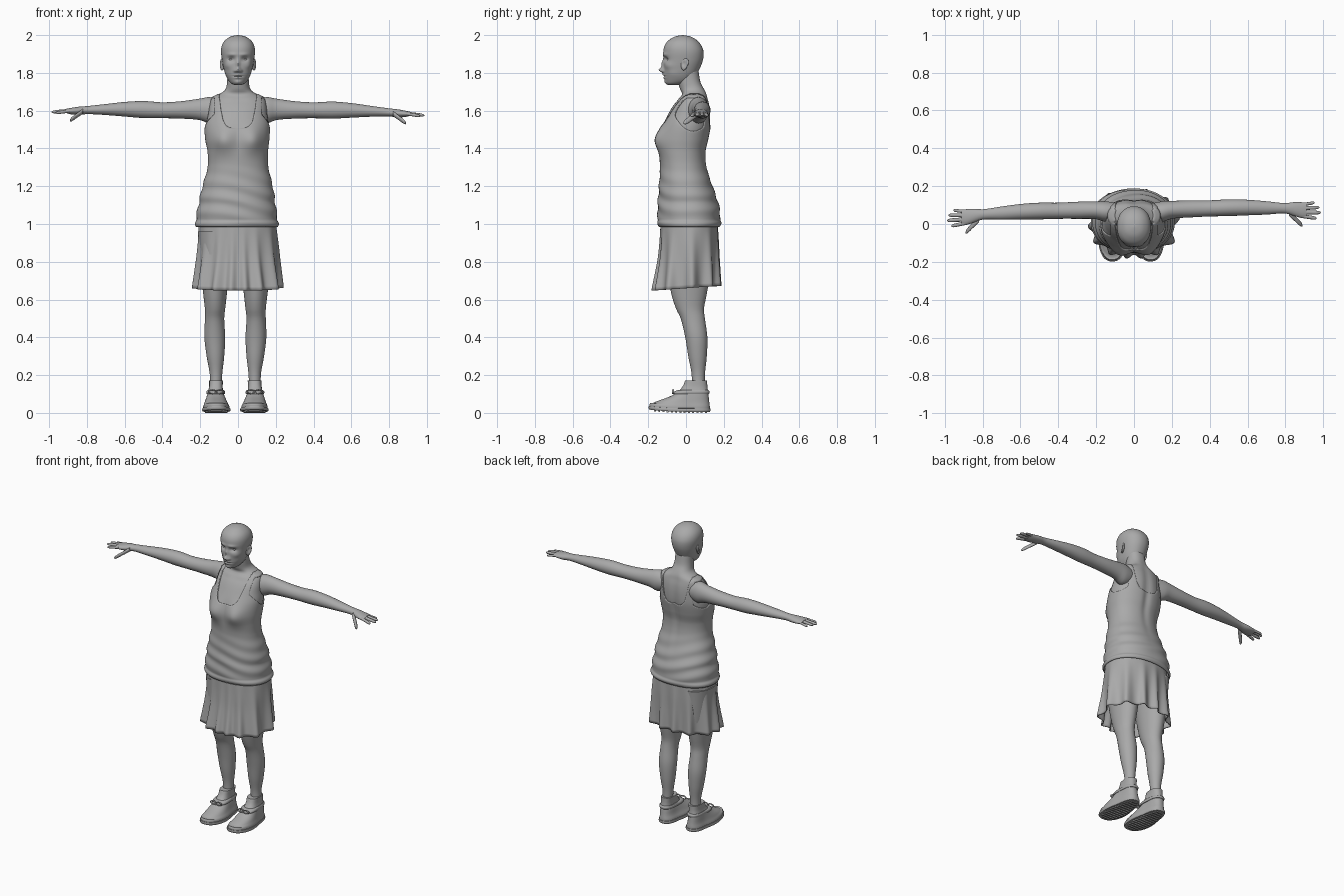
import bpy, bmesh, math
from mathutils import Vector

if "Cube" in bpy.data.objects:
    bpy.data.objects.remove(bpy.data.objects["Cube"])

grey = bpy.data.materials.new("plain_grey")
grey.diffuse_color = (0.4, 0.4, 0.4, 1)
grey.use_nodes = True
grey.node_tree.nodes["Principled BSDF"].inputs["Base Color"].default_value = grey.diffuse_color


def finish(name, bm, thick=0, angle=50):
    bmesh.ops.recalc_face_normals(bm, faces=bm.faces)
    me = bpy.data.meshes.new(name)
    bm.to_mesh(me)
    bm.free()
    ob = bpy.data.objects.new(name, me)
    bpy.context.collection.objects.link(ob)
    me.materials.append(grey)
    if thick:
        m = ob.modifiers.new("thickness", 'SOLIDIFY')
        m.thickness, m.offset = thick, -1
    bpy.ops.object.select_all(action='DESELECT')
    ob.select_set(True)
    bpy.context.view_layer.objects.active = ob
    bpy.ops.object.shade_smooth_by_angle(angle=math.radians(angle))
    return ob


def resample(rows, step):
    """Smooth Hermite curve through rows of (t, lo1, hi1, lo2, hi2)."""
    n, out = len(rows), []
    def slope(i, k):
        a, b = rows[max(i - 1, 0)], rows[min(i + 1, n - 1)]
        return (b[k] - a[k]) / (b[0] - a[0])
    for i in range(n - 1):
        p, q = rows[i], rows[i + 1]
        h = q[0] - p[0]
        c = max(2, round(abs(h) / step))
        for j in range(c):
            s = j / c
            out.append([p[0] + h * s] + [
                (2*s**3 - 3*s*s + 1) * p[k] + (s**3 - 2*s*s + s) * h * slope(i, k)
                + (3*s*s - 2*s**3) * q[k] + (s**3 - s*s) * h * slope(i + 1, k) for k in range(1, 5)])
    return out + [list(rows[-1])]


def loft(rows, axis='z', seg=32, step=0.02, power=2.0, grow=0, warp=None, caps=True):
    """Skin of oval rings along an axis, each ring given by its extents."""
    bm, rings = bmesh.new(), []
    for t, a0, a1, b0, b1 in resample(rows, step):
        ring = []
        for i in range(seg):
            an = 2 * math.pi * i / seg
            c, s = math.cos(an), math.sin(an)
            u = (a0 + a1) / 2 + ((a1 - a0) / 2 + grow) * math.copysign(abs(c) ** (2 / power), c)
            w = (b0 + b1) / 2 + ((b1 - b0) / 2 + grow) * math.copysign(abs(s) ** (2 / power), s)
            co = Vector({'z': (u, w, t), 'x': (t, u, w), 'y': (u, t, w)}[axis])
            ring.append(bm.verts.new(warp(co) if warp else co))
        rings.append(ring)
    for r, q in zip(rings, rings[1:]):
        for i in range(seg):
            j = (i + 1) % seg
            bm.faces.new((r[i], r[j], q[j], q[i]))
    if caps:
        bm.faces.new(rings[0])
        bm.faces.new(rings[-1])
    return bm


def swell(co, bumps):
    """Soft mirrored bumps: centre, radii, push."""
    out = co.copy()
    for c, r, d in bumps:
        e = sum(((v - m) / s) ** 2 for v, m, s in zip((abs(co.x), co.y, co.z), c, r))
        out += math.exp(-e) * Vector((math.copysign(d[0], co.x), d[1], d[2]))
    return out


# Torso and neck
torso = [(.985, -.216, .204, -.138, .172), (1.05, -.213, .2, -.145, .175), (1.12, -.2, .19, -.142, .162),
         (1.2, -.182, .178, -.137, .135), (1.3, -.155, .155, -.132, .105), (1.38, -.155, .153, -.135, .1),
         (1.45, -.168, .16, -.135, .115), (1.52, -.17, .163, -.122, .128), (1.58, -.158, .155, -.095, .13),
         (1.63, -.15, .15, -.065, .125), (1.67, -.135, .135, -.03, .115), (1.69, -.095, .095, -.02, .11),
         (1.71, -.068, .068, -.03, .1), (1.75, -.058, .058, -.04, .078), (1.82, -.056, .056, -.045, .065)]
chest = [((.075, -.13, 1.445), (.06, .08, .065), (.004, -.032, 0)),
         ((0, .12, 1.5), (.025, .05, .2), (0, -.01, 0)),
         ((.05, -.03, 1.665), (.05, .04, .012), (0, -.006, 0))]
finish("torso_skin", loft(torso[5:], seg=72, step=.01, power=2.2, warp=lambda c: swell(c, chest)))


# Tank top: torso shell with neckline and armholes cut out, wrinkled at the hips
def cloth(co):
    p = swell(co, chest)
    w = max(0, 1 - abs(co.z - 1.12) / .2) * .004
    f = w * math.sin(co.z * 75 + 5 * co.x + 2 * math.sin(9 * co.x + 4 * co.y))
    if co.z < 1.02:
        f += .007 * math.sin((co.z - .985) / .035 * math.pi)
    return p + Vector((co.x, co.y, 0)).normalized() * f


def open_part(c):
    x = abs(c.x)
    neck = x < .1 and c.z > 1.51 + .17 * (x / .1) ** 6
    arm = x > .125 and c.z > 1.49 + 8 * (c.y - .04) ** 2 and c.z < 1.672
    return neck or arm


bm = loft(torso[:12], seg=180, step=.006, power=2.2, grow=.006, warp=cloth, caps=False)
bmesh.ops.delete(bm, geom=[f for f in bm.faces if open_part(f.calc_center_median())], context='FACES')
for _ in range(8):
    move = {}
    for v in bm.verts:
        near = [e.other_vert(v).co for e in v.link_edges if e.is_boundary]
        if len(near) == 2:
            move[v] = (v.co * 2 + near[0] + near[1]) / 4
    for v, co in move.items():
        v.co = co
finish("tank_top", bm, .008)

# Skirt: flared shell with folds deepening towards the hem
folds = [-78, -53, -25, 8, 38, 70, 100, 130, 160, 183, 205, 232, 258]
def pleat(co):
    k = max(0, min(1, (1.0 - co.z) / .34))
    an = math.degrees(math.atan2(co.y, co.x))
    lobe = sum(math.exp(-(((an - f + 180) % 360 - 180) / 8) ** 2) for f in folds)
    s = 1 + k * (.17 * lobe - .07)
    return Vector((co.x * s, co.y * s, co.z + k * (.015 + .07 * co.y)))
finish("skirt", loft([(1.01, -.208, .2, -.135, .168), (.9, -.208, .208, -.138, .17), (.8, -.212, .213, -.145, .17),
                      (.645, -.222, .222, -.168, .172)], seg=200, power=2.2, warp=pleat, caps=False), .006)

# Head with sculpted face
face = [((0, -.13, 1.815), (.014, .05, .014), (0, -.026, 0)), ((0, -.13, 1.845), (.01, .05, .024), (0, -.012, 0)),
        ((.015, -.13, 1.81), (.008, .04, .008), (.002, -.008, 0)),
        ((.036, -.115, 1.872), (.02, .05, .013), (0, .014, 0)), ((.033, -.12, 1.897), (.026, .04, .009), (0, -.005, 0)),
        ((0, -.13, 1.79), (.022, .04, .006), (0, -.008, 0)), ((0, -.13, 1.774), (.02, .04, .006), (0, -.008, 0)),
        ((0, -.13, 1.782), (.026, .04, .0025), (0, .006, 0)), ((0, -.11, 1.75), (.02, .04, .012), (0, -.007, 0)),
        ((.055, -.09, 1.838), (.022, .04, .02), (.003, -.005, 0)), ((.05, -.08, 1.8), (.02, .04, .02), (-.004, .003, 0))]
head = [(1.735, -.016, .016, -.092, -.04), (1.742, -.034, .034, -.102, -.01), (1.76, -.051, .051, -.11, .03),
        (1.79, -.066, .066, -.116, .055), (1.83, -.077, .077, -.118, .076), (1.87, -.085, .085, -.119, .09),
        (1.91, -.09, .09, -.12, .093), (1.94, -.087, .087, -.115, .084), (1.965, -.075, .075, -.1, .066),
        (1.985, -.053, .053, -.074, .04), (1.995, -.031, .031, -.05, .014), (2.0, -.004, .004, -.02, -.014)]
finish("head", loft(head, seg=128, step=.003, power=2.15, warp=lambda c: swell(c, face)))

for side, sx in (("left", 1), ("right", -1)):
    # Eyeball and ear
    bm = bmesh.new()
    bmesh.ops.create_uvsphere(bm, u_segments=20, v_segments=12, radius=.012)
    for v in bm.verts:
        v.co = Vector((sx * .036 + v.co.x * 1.15, -.088 + v.co.y, 1.872 + v.co.z * .75))
    finish(side + "_eye", bm)
    bm = bmesh.new()
    bmesh.ops.create_uvsphere(bm, u_segments=28, v_segments=20, radius=1)
    for v in bm.verts:
        p = v.co.copy()
        dent = .9 * math.exp(-((p.y + .15) ** 2 + (p.z - .1) ** 2) / .25) if p.x > 0 else 0
        v.co = Vector((sx * (.084 + .011 * (p.x - dent) + .007 * p.y), -.008 + .02 * p.y * (1 + .25 * p.z) + .005 * p.z,
                       1.845 + .032 * p.z))
    finish(side + "_ear", bm)

    # Arm, fingers and thumb; one arm reaches slightly further forward and up
    def reach(c, sx=sx):
        if sx > 0:
            return c
        return Vector((-c.x, c.y - .05 * (c.x - .15), c.z + .03 * max(0, c.x - .4)))
    arm = [(.1, .02, .11, 1.55, 1.66), (.15, .012, .12, 1.533, 1.672), (.2, .028, .122, 1.55, 1.664),
           (.3, .035, .125, 1.558, 1.65), (.4, .04, .125, 1.56, 1.644), (.5, .042, .13, 1.558, 1.648),
           (.6, .046, .128, 1.563, 1.64), (.7, .05, .12, 1.568, 1.626), (.8, .056, .11, 1.57, 1.612),
           (.84, .045, .115, 1.565, 1.608), (.885, .032, .115, 1.566, 1.6), (.912, .036, .112, 1.573, 1.594)]
    finish(side + "_arm", loft(arm, 'x', 36, warp=reach))
    digits = [("index_finger", (.89, .042, 1.584), (.965, .03, 1.571), .0105),
              ("middle_finger", (.89, .062, 1.586), (.987, .06, 1.575), .011),
              ("ring_finger", (.89, .083, 1.586), (.98, .088, 1.577), .0105),
              ("little_finger", (.89, .102, 1.584), (.955, .113, 1.573), .009),
              ("thumb", (.82, .058, 1.585), (.89, -.008, 1.533), .016)]
    for nm, a, b, r in digits:
        rows = []
        for f, g in ((0, 1), (.3, 1), (.5, .92), (.65, .95), (.88, .8), (.97, .5), (1, .15)):
            p = Vector(a).lerp(Vector(b), f)
            rows.append((p.x, p.y - r * g, p.y + r * g, p.z - r * g * .85, p.z + r * g * .85))
        finish(side + "_" + nm, loft(rows, 'x', 14, warp=reach))

    # Leg
    def place(c, sx=sx):
        return c if sx > 0 else Vector((-c.x - .028, c.y, c.z))
    leg = [(.08, .06, .122, .03, .1), (.2, .056, .121, .03, .1), (.3, .045, .138, .012, .11), (.4, .04, .15, -.004, .113),
           (.5, .045, .147, -.028, .1), (.55, .04, .147, -.052, .095), (.62, .032, .155, -.075, .108),
           (.75, .018, .17, -.1, .13), (.96, .0, .185, -.115, .15)]
    finish(side + "_leg", loft(leg, 'z', 36, warp=place))

    # Shoe upper, sole, treads, strap and bow
    def last(c):
        k = max(0, -c.y) / .2
        waist = 1 - .14 * math.exp(-((c.y - .03) / .06) ** 2) - .12 * max(0, c.y) / .13
        low = c.z + .012 * k * k if c.z < .05 else c.z
        return place(Vector((.087 + (c.x - .087) * waist, c.y, low)))
    upper = [(.02, .016, .158, -.193, .126), (.035, .017, .157, -.193, .126), (.05, .024, .152, -.18, .124),
             (.065, .03, .148, -.145, .122), (.085, .036, .144, -.09, .12), (.11, .043, .14, -.045, .117),
             (.14, .046, .133, -.018, .113), (.172, .044, .132, -.004, .112)]
    finish(side + "_shoe", loft(upper, 'z', 56, .006, 2.4, warp=last))
    sole = [(.006, .014, .16, -.194, .127), (.014, .01, .163, -.198, .13), (.024, .012, .161, -.197, .129)]
    finish(side + "_sole", loft(sole, 'z', 56, .004, 2.5, warp=last), angle=40)
    bm = bmesh.new()
    for i in range(13):
        y = -.165 + i * .0225
        w = .06 * (1 - abs((y + .035) / .165) ** 3)
        for v in bmesh.ops.create_cube(bm, size=1)['verts']:
            v.co = last(Vector((.087 + v.co.x * 2 * w, y + v.co.y * .011, .005 + v.co.z * .01)))
    finish(side + "_treads", bm, angle=30)
    strap = [(.1, .036, .144, -.07, .122), (.106, .033, .147, -.071, .125), (.114, .033, .147, -.06, .125),
             (.12, .038, .142, -.045, .12)]
    finish(side + "_strap", loft(strap, 'z', 48, .004, 2.4, warp=last))
    bm = bmesh.new()
    for s in (-1, 1):
        loop = [bm.verts.new(place(Vector((.088 + s * (.02 + .02 * math.cos(i * math.pi / 6)) + .0035 * math.cos(j * 1.0472)
                * math.cos(i * math.pi / 6) * s, -.068 + .006 * math.sin(j * 1.0472),
                .112 + (.01 + .0035 * math.cos(j * 1.0472)) * math.sin(i * math.pi / 6)))))
                for i in range(12) for j in range(6)]
        for i in range(12):
            for j in range(6):
                n, m = (i + 1) % 12 * 6, (j + 1) % 6
                bm.faces.new((loop[i*6 + j], loop[n + j], loop[n + m], loop[i*6 + m]))
    finish(side + "_bow", bm)
